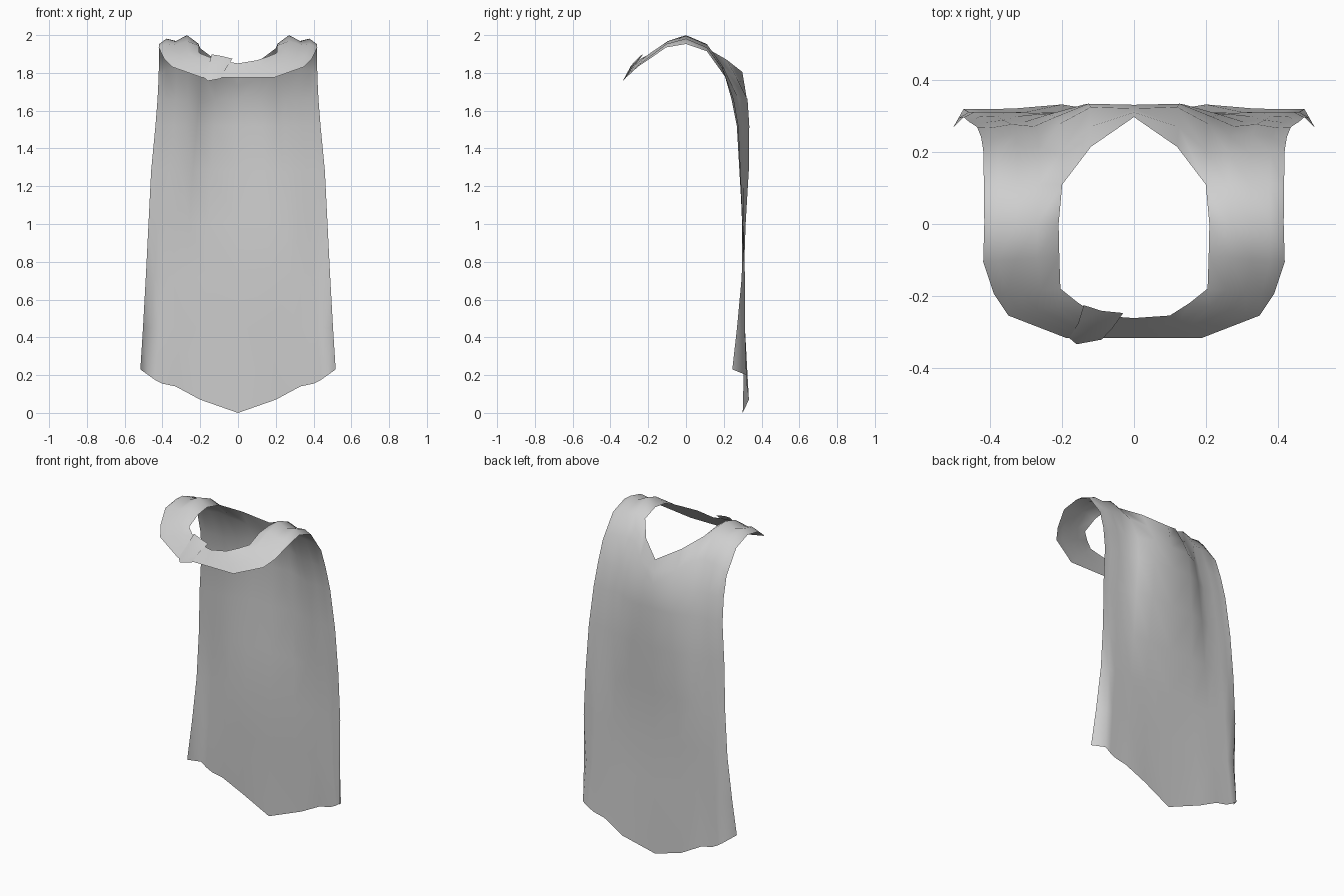
import bpy
import bmesh
from mathutils import Vector

# one light grey cloth colour
cloth = bpy.data.materials.new("light grey cloth")
cloth.diffuse_color = (0.62, 0.62, 0.62, 1)


def lerp(a, b, t):
    return a + (b - a) * t


def sheet(name, rows, mirror=False):
    """Skin rows of points; shorter rows line up with the right-hand end."""
    bm = bmesh.new()
    grid = [[bm.verts.new(p) for p in row] for row in rows]
    for low, high in zip(grid, grid[1:]):
        n = min(len(low), len(high))
        low, high = low[-n:], high[-n:]
        for j in range(n - 1):
            bm.faces.new((low[j], high[j], high[j + 1], low[j + 1]))
    mesh = bpy.data.meshes.new(name)
    bm.to_mesh(mesh)
    bm.free()
    mesh.materials.append(cloth)
    for p in mesh.polygons:
        p.use_smooth = True
    ob = bpy.data.objects.new(name, mesh)
    bpy.context.collection.objects.link(ob)
    if mirror:
        m = ob.modifiers.new("mirror", 'MIRROR')
        m.use_clip = True
        m.merge_threshold = 0.002
    return ob


# column positions across half the cape, at the shoulders and at the hem
top_frac = (0, .28, .48, .62, .77, .9, 1)
hem_frac = (0, .39, .64, .78, .85, .92, 1)
side_mix = (0, -.05, .55, 1, .9, 1.05, 1)

# pointed hem
rows = [[(0, .30, 0), (.2, .333, .07), (.33, .322, .14), (.40, .32, .155),
         (.44, .32, .175), (.475, .32, .20), (.517, .245, .23)]]

# hanging back: height, half width, depth at centre, depth at side, edge depth
for z, w, yc, ys, ye in ((.45, .503, .312, .312, .27),
                         (.72, .488, .306, .312, .295),
                         (1.0, .474, .315, .30, .297),
                         (1.28, .46, .33, .285, .285),
                         (1.52, .437, .332, .272, .27),
                         (1.66, .426, .322, .245, .243)):
    t = z / 1.7
    row = []
    for j in range(7):
        y = ye if j == 6 else lerp(yc, ys, side_mix[j])
        row.append((w * lerp(hem_frac[j], top_frac[j], t), y, z))
    rows.append(row)

# upper back, then the rear edge of the neck opening
rows.append([(0, .311, 1.73), (.125, .27, 1.77), (.2, .205, 1.82),
             (.265, .195, 1.835), (.325, .195, 1.825), (.38, .195, 1.82),
             (.42, .207, 1.78)])

# shoulder straps and front collar: inner point, outer point, wrinkle amount
bumps = (0, .045, .015, .028, 0)
across = (0, .29, .57, .81, 1)
sections = (((.20, .11, 1.93), (.418, .11, 1.915), .6),
            ((.21, 0, 1.955), (.417, 0, 1.953), 1),
            ((.208, -.09, 1.945), (.42, -.105, 1.935), .6),
            ((.205, -.18, 1.905), (.39, -.195, 1.872), .3),
            ((.155, -.22, 1.885), (.35, -.255, 1.832), .1),
            ((.10, -.255, 1.867), (.19, -.317, 1.775), 0),
            ((0, -.262, 1.85), (0, -.317, 1.775), 0))
for i, (inner, outer, amount) in enumerate(sections):
    row = []
    for t, b in zip(across, bumps):
        p = Vector(inner).lerp(Vector(outer), t)
        p.z += b * amount
        row.append(tuple(p))
    if i == 0:
        row = [(0, .298, 1.805), (.12, .215, 1.87)] + row
    rows.append(row)

sheet("cape", rows, mirror=True)

# overlapping end of the collar at the front
sheet("collar_overlap", [
    [(-.03, -.248, 1.875), (-.06, -.29, 1.83), (-.09, -.322, 1.77)],
    [(-.09, -.242, 1.89), (-.11, -.29, 1.84), (-.16, -.335, 1.757)],
    [(-.14, -.226, 1.898), (-.155, -.275, 1.84), (-.18, -.318, 1.775)]])
